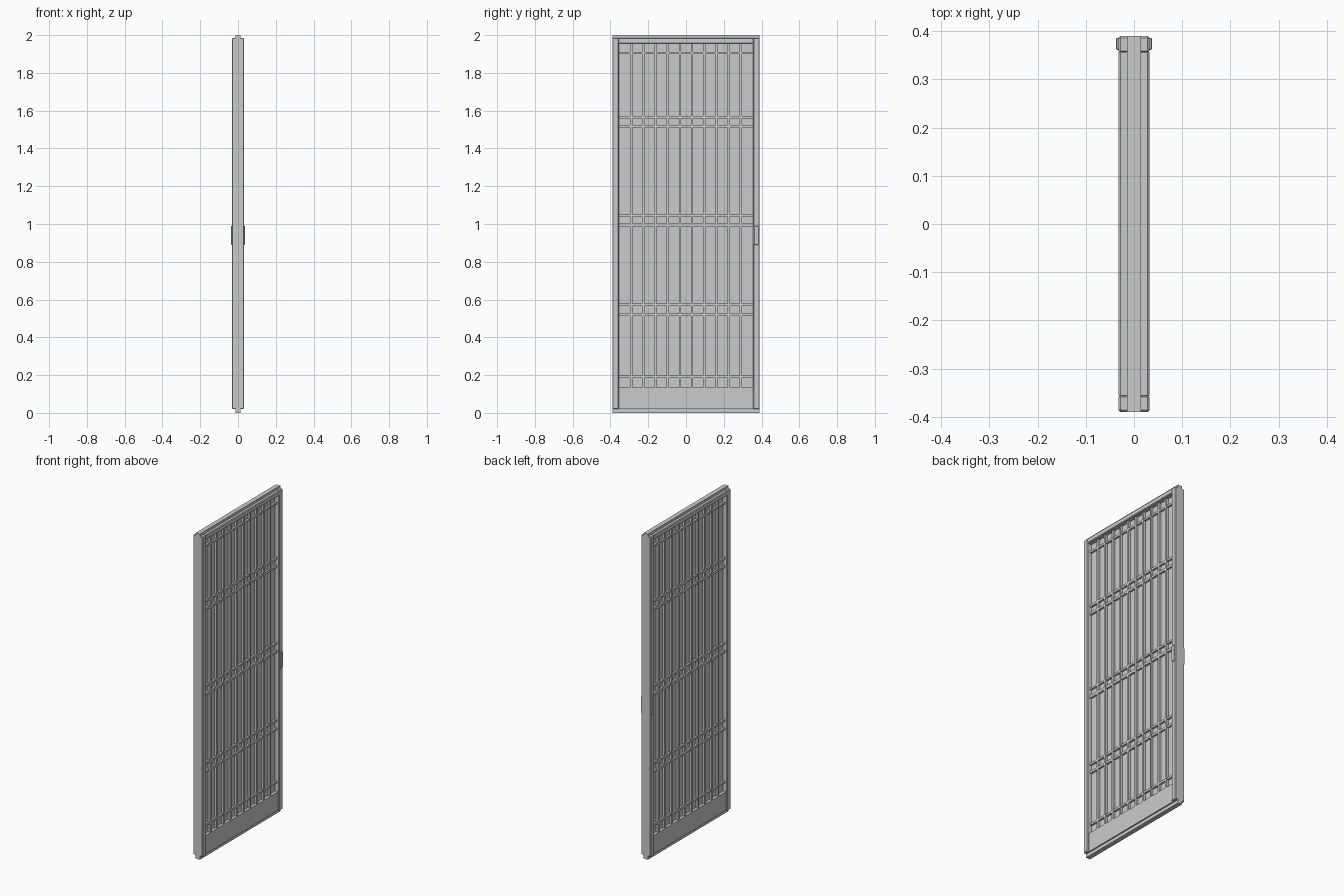
import bpy

if "Cube" in bpy.data.objects:
    bpy.data.objects.remove(bpy.data.objects["Cube"])

def box(name, x, y, z, bevel=0.0):
    """Box from (min, max) ranges, with an optional chamfer."""
    bpy.ops.mesh.primitive_cube_add(size=1)
    o = bpy.context.object
    o.name = name
    o.location = [(a + b) / 2 for a, b in (x, y, z)]
    o.scale = [b - a for a, b in (x, y, z)]
    bpy.ops.object.transform_apply(location=False, rotation=False, scale=True)
    if bevel:
        m = o.modifiers.new("chamfer", 'BEVEL')
        m.width = bevel
        m.segments = 1
    return o

HALF, W, INNER = 0.032, 0.39, 0.355
BOTTOM, TOP = 0.02, 1.985

# Frame stiles and rails
for s, side in ((-1, "left"), (1, "right")):
    box("stile_" + side, (-HALF, HALF), sorted((s * INNER, s * W)), (BOTTOM, TOP), 0.004)
box("top_rail", (-HALF, HALF), (-INNER - 0.004, INNER + 0.004), (1.955, TOP), 0.004)
box("bottom_panel", (-0.022, 0.022), (-INNER, INNER), (BOTTOM, 0.135))

# Tongues that run in the tracks
box("top_tongue", (-0.014, 0.014), (-W, W), (TOP - 0.01, 2.0))
box("bottom_tongue", (-0.014, 0.014), (-W, W), (0.0, BOTTOM + 0.01))

# Paper pane
box("pane", (-0.004, 0.004), (-INNER, INNER), (0.13, 1.96))

# Lattice on both faces
BARS = ((1.899, 1.911), (1.559, 1.573), (1.510, 1.524), (1.039, 1.051),
        (0.986, 1.003), (0.565, 0.578), (0.513, 0.527), (0.186, 0.199))
COUNT = 10
for s, face in ((1, "front"), (-1, "back")):
    for i in range(COUNT):
        y = -INNER + 2 * INNER * (i + 1) / (COUNT + 1)
        box(f"slat_{face}_{i}", sorted((s * 0.003, s * 0.018)), (y - 0.006, y + 0.006), (0.13, 1.96))
    for i, z in enumerate(BARS):
        box(f"bar_{face}_{i}", sorted((s * 0.003, s * 0.016)), (-INNER, INNER), z)

    # Finger pull
    box("pull_" + face, sorted((s * 0.028, s * 0.037)), (0.361, 0.386), (0.89, 0.99), 0.002)
